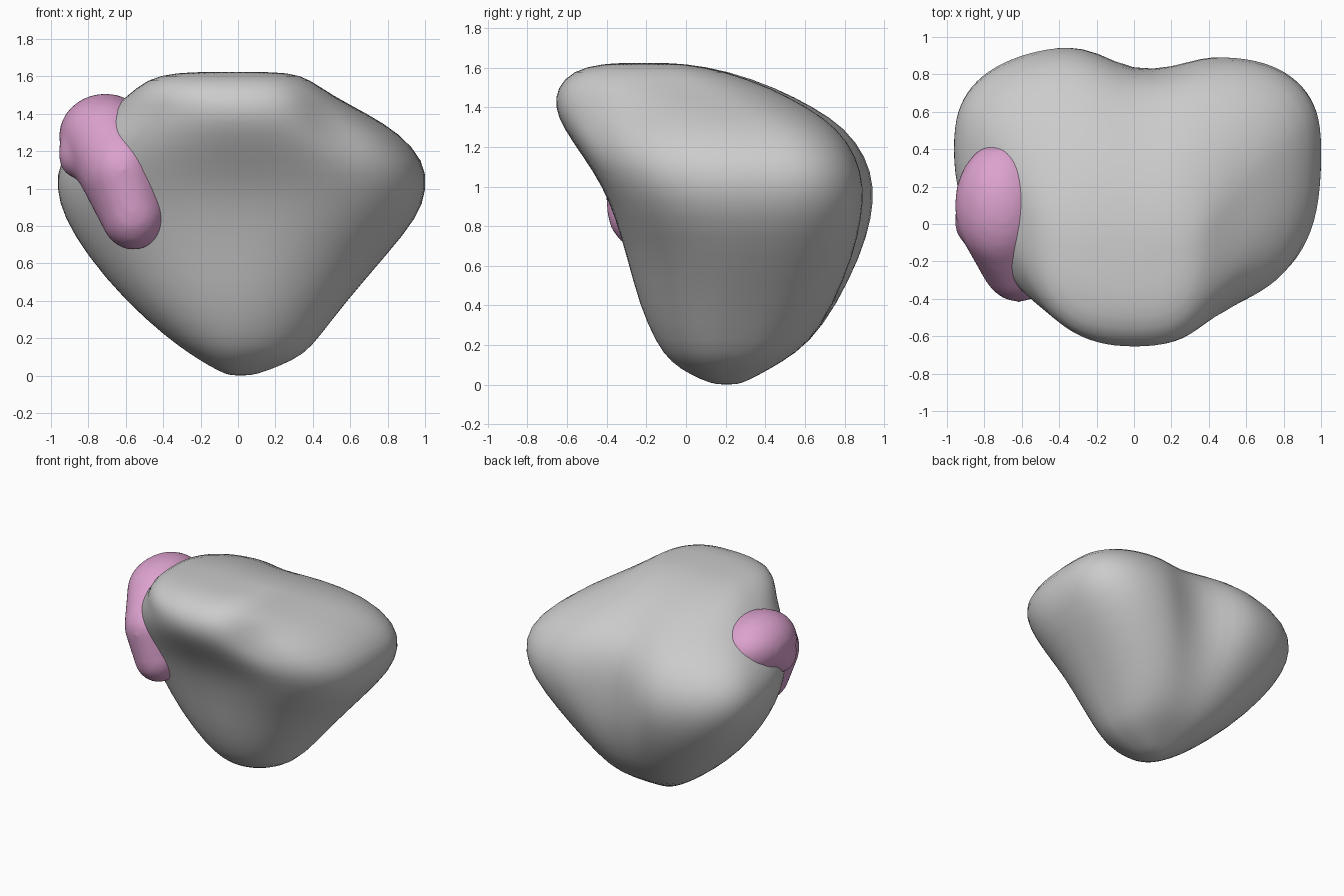
import bpy, bmesh, math
from mathutils import Matrix, Vector

if "Cube" in bpy.data.objects:
    bpy.data.objects.remove(bpy.data.objects["Cube"])

# Horizontal sections: z, left x, right x, front y, back y, widest y,
# front squareness on the left and on the right
SECTIONS = [
    (0.00, -.06, .09, .13, .28, .20, 2.0, 2.0),
    (0.05, -.15, .22, .02, .37, .20, 2.0, 2.0),
    (0.11, -.25, .36, -.08, .48, .20, 2.0, 2.0),
    (0.20, -.38, .43, -.15, .63, .20, 2.0, 2.0),
    (0.40, -.61, .58, -.24, .78, .24, 2.0, 2.0),
    (0.65, -.82, .80, -.30, .91, .31, 2.0, 2.1),
    (0.85, -.94, .975, -.36, .97, .36, 2.1, 2.6),
    (1.00, -.98, 1.02, -.42, .98, .40, 2.2, 2.9),
    (1.15, -.97, 1.01, -.52, .94, .41, 2.2, 2.8),
    (1.30, -.85, .87, -.63, .83, .37, 2.1, 2.4),
    (1.40, -.70, .70, -.67, .67, .22, 2.1, 2.3),
    (1.50, -.59, .50, -.66, .48, .00, 2.5, 2.6),
    (1.59, -.49, .38, -.58, .22, -.10, 2.8, 2.8),
    (1.625, -.36, .30, -.43, .00, -.20, 2.4, 2.4),
]
SEGMENTS = 48


def spow(v, p):
    return math.copysign(abs(v) ** p, v)


def bell(v, centre, width):
    return math.exp(-((v - centre) / width) ** 2)


def section_point(sec, a):
    z, xl, xr, yf, yb, yc, nl, nr = sec
    c, s = math.cos(a), math.sin(a)
    n = (nr if c > 0 else nl) if s < 0 else 2.7
    x = spow(c, 2 / n) * (xr if c > 0 else -xl)
    y = yc + abs(s) ** (2 / n) * ((yb - yc) if s > 0 else (yf - yc))
    if s > 0:
        # groove between the two rear lobes, the left lobe a little fuller
        level = bell(z, 1.0, 0.4)
        y -= s * level * (0.20 * bell(x, 0.06, 0.2) + 0.05 * bell(x, 0.4, 0.3))
    else:
        # hollow between the front face and the right wing
        k = 0.09 * bell(z, 1.35, 0.12) * bell(x, 0.52, 0.13)
        x -= 0.4 * k
        y += k
    return Vector((x, y, z))


def finish(name, bm):
    bmesh.ops.recalc_face_normals(bm, faces=bm.faces)
    for f in bm.faces:
        f.smooth = True
    me = bpy.data.meshes.new(name)
    bm.to_mesh(me)
    bm.free()
    ob = bpy.data.objects.new(name, me)
    bpy.context.collection.objects.link(ob)
    return ob


# Main gland body: loft through the sections
bm = bmesh.new()
rings = []
for sec in SECTIONS:
    rings.append([bm.verts.new(section_point(sec, math.tau * i / SEGMENTS))
                  for i in range(SEGMENTS)])
for lo, hi in zip(rings, rings[1:]):
    for i in range(SEGMENTS):
        j = (i + 1) % SEGMENTS
        bm.faces.new((lo[i], lo[j], hi[j], hi[i]))
for ring in (rings[0], rings[-1]):
    mid = sum((v.co for v in ring), Vector()) / SEGMENTS
    centre = bm.verts.new(mid)
    for i in range(SEGMENTS):
        bm.faces.new((ring[i], ring[(i + 1) % SEGMENTS], centre))
bmesh.ops.smooth_vert(bm, verts=bm.verts, factor=0.35,
                      use_axis_x=True, use_axis_y=True, use_axis_z=True)
body = finish("gland_body", bm)
sub = body.modifiers.new("smooth_surface", 'SUBSURF')
sub.levels = sub.render_levels = 1

# Pink lesion: a chain of ellipsoids blended into one lump
CHAIN = [
    ((-.71, .10, 1.28), (.25, .34, .23)),
    ((-.62, -.10, 1.10), (.23, .32, .25)),
    ((-.56, -.19, .88), (.18, .21, .21)),
]
HOOK = ((-.88, .02, 1.19), (.08, .13, .13))
bm = bmesh.new()
lumps = [HOOK]
for (p, r), (q, t) in zip(CHAIN, CHAIN[1:]):
    for k in range(7):
        lumps.append((Vector(p).lerp(Vector(q), k / 6),
                      Vector(r).lerp(Vector(t), k / 6)))
for loc, size in lumps:
    mat = Matrix.Translation(loc) @ Matrix.Diagonal((*size, 1))
    bmesh.ops.create_icosphere(bm, subdivisions=3, radius=1, matrix=mat)
lesion = finish("lesion", bm)
fuse = lesion.modifiers.new("fuse", 'REMESH')
fuse.mode = 'VOXEL'
fuse.voxel_size = 0.022
fuse.use_smooth_shade = True
soften = lesion.modifiers.new("soften", 'SMOOTH')
soften.factor = 0.5
soften.iterations = 10
pink = bpy.data.materials.new("pink")
pink.diffuse_color = (0.72, 0.36, 0.62, 1)
pink.use_nodes = True
pink.node_tree.nodes["Principled BSDF"].inputs["Base Color"].default_value = pink.diffuse_color
lesion.data.materials.append(pink)
